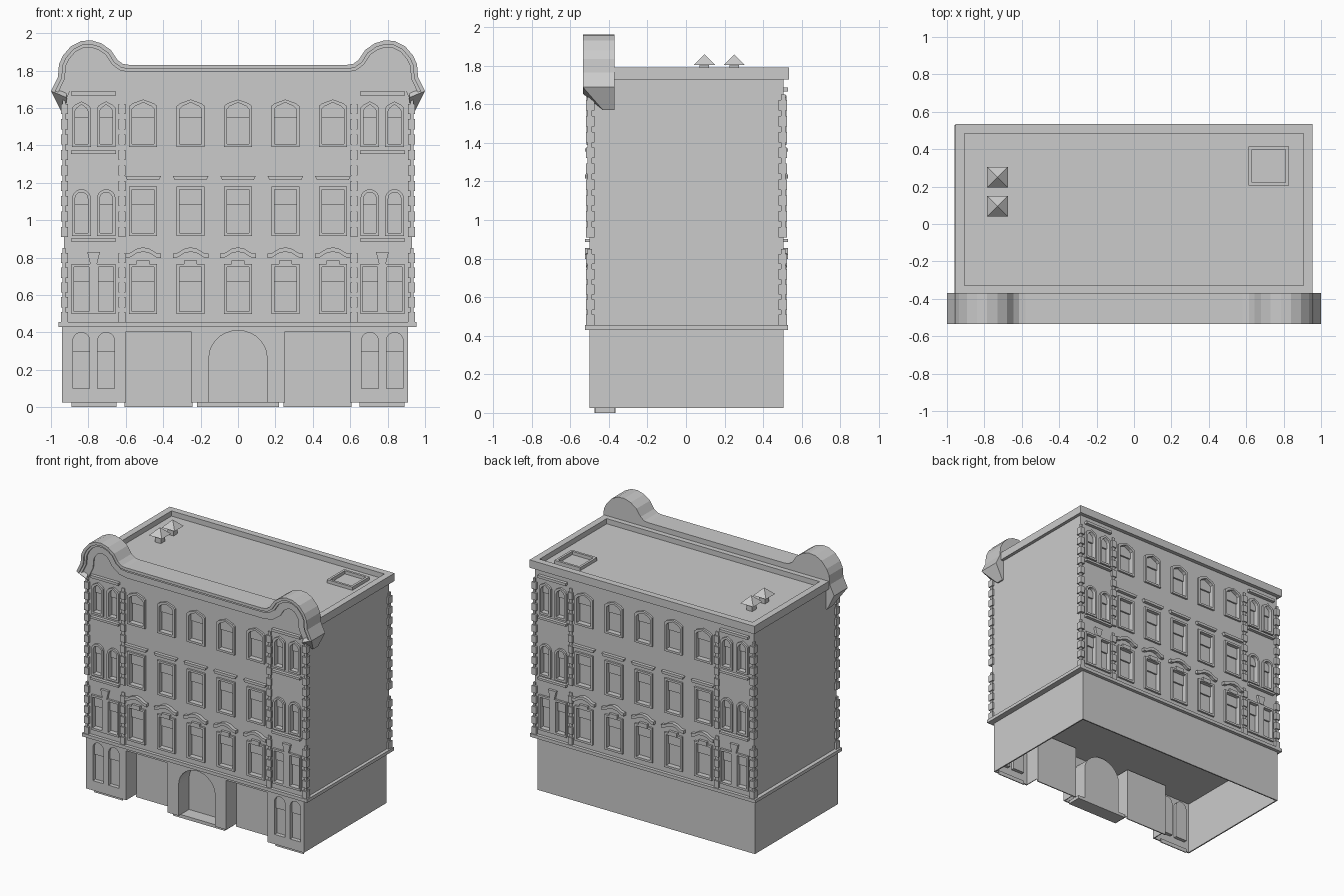
import bpy, bmesh, math
from mathutils import Matrix, Vector

if "Cube" in bpy.data.objects:
    bpy.data.objects.remove(bpy.data.objects["Cube"])

def add(name, me):
    ob = bpy.data.objects.new(name, me)
    bpy.context.collection.objects.link(ob)
    return ob

def boxes(name, items):
    """One object from boxes given as (x0, x1, y0, y1, z0, z1)."""
    bm = bmesh.new()
    for x0, x1, y0, y1, z0, z1 in items:
        m = Matrix.Translation(((x0+x1)/2, (y0+y1)/2, (z0+z1)/2)) @ Matrix.Diagonal((x1-x0, y1-y0, z1-z0, 1))
        bmesh.ops.create_cube(bm, size=1, matrix=m)
    me = bpy.data.meshes.new(name)
    bm.to_mesh(me)
    bm.free()
    return add(name, me)

def panel(name, loops, y0, y1):
    """Filled x-z outlines (nested loops are holes) with thickness y0..y1."""
    cu = bpy.data.curves.new(name + "_outline", 'CURVE')
    cu.dimensions = '2D'
    cu.fill_mode = 'BOTH'
    cu.extrude = (y1 - y0) / 2
    for pts in loops:
        s = cu.splines.new('POLY')
        s.points.add(len(pts) - 1)
        for p, (x, z) in zip(s.points, pts):
            p.co = (x, z, 0, 1)
        s.use_cyclic_u = True
    tmp = bpy.data.objects.new(name + "_outline", cu)
    me = bpy.data.meshes.new_from_object(tmp)
    bpy.data.objects.remove(tmp)
    bpy.data.curves.remove(cu)
    me.transform(Matrix.Translation((0, (y0+y1)/2, 0)) @ Matrix.Rotation(math.pi/2, 4, 'X'))
    bm = bmesh.new()
    bm.from_mesh(me)
    bmesh.ops.remove_doubles(bm, verts=bm.verts, dist=1e-5)
    bmesh.ops.recalc_face_normals(bm, faces=bm.faces)
    bm.to_mesh(me)
    bm.free()
    for p in me.polygons:
        p.use_smooth = False
    me.name = name
    return add(name, me)

def shape(kind, cx, w, z0, z1, d=0.0):
    """Window outline inset by d."""
    h, a, b = w/2 - d, z0 + d, z1 - d
    pts = [(cx-h, a), (cx+h, a)]
    if kind == 'rect':
        return pts + [(cx+h, b), (cx-h, b)]
    if kind == 'peak':
        return pts + [(cx+h, b-.035), (cx+h*.75, b-.02), (cx, b), (cx-h*.75, b-.02), (cx-h, b-.035)]
    return pts + [(cx + h*math.cos(math.pi*i/10), b - h + h*math.sin(math.pi*i/10)) for i in range(11)]

MID = [-.507, -.253, 0, .253, .507]
PAIR = [s*x for s in (-1, 1) for x in (.837, .705)]
T = .016

# upper facade windows: kind, centre, width, bottom, top, mid rail
wins = []
for x in MID:
    wins += [('rect', x, .15, .497, .765, .67), ('rect', x, .15, .915, 1.18, 1.08), ('peak', x, .15, 1.39, 1.645, 1.545)]
for x in PAIR:
    wins += [('arch', x, .1, .915, 1.165, 1.08), ('peak', x, .1, 1.39, 1.635, 1.545)]
pairs = [('rect', x, .112, .497, .765, .67) for x in PAIR]
holes = [shape(*w[:5], T) for w in wins + pairs]

# masonry core, and facade with window openings
boxes("upper_core", [(-.93, .93, -.475, .48, .44, 1.75)])
fac = [panel("facade_wall", [shape('rect', 0, 1.86, .44, 1.75)] + holes, -.5, -.475)]
frames = [shape(*w[:5]) for w in wins] + [shape('rect', s*.772, .235, .497, .765) for s in (-1, 1)]
fac.append(panel("window_frames", frames + holes, -.515, -.498))
fac.append(panel("upper_sashes", [shape(k, x, w - 2*T, r, z1 - T) for k, x, w, z0, z1, r in wins + pairs], -.487, -.474))

# hoods, sills and keystones
hoods, keys = [], []
for x in MID:
    prof = [(-.095, .822), (-.068, .826), (-.035, .847), (0, .855), (.035, .847), (.068, .826), (.095, .822)]
    hoods.append([(x+a, b) for a, b in prof] + [(x+a, b-.024) for a, b in reversed(prof)])
    hoods.append([(x-.085, 1.215), (x+.085, 1.215), (x+.095, 1.235), (x-.095, 1.235)])
    keys.append(shape('rect', x, .07, .755, .785))
for c in (-.772, .772):
    keys.append([(c-.018, .765), (c+.018, .765), (c+.034, .83), (c-.034, .83)])
    hoods += [shape('rect', c, .24, .885, .902), shape('rect', c, .24, 1.355, 1.372), shape('rect', c, .24, 1.667, 1.687)]
fac.append(panel("hoods_and_sills", hoods, -.525, -.499))
fac.append(panel("keystones", keys, -.519, -.499))

# quoins at the corners and the bay pilasters
q = []
for s in (-1, 1):
    def block(a, b, y0, y1, z0, z1):
        q.append((min(s*a, s*b), max(s*a, s*b), y0, y1, z0, z1))
    for z0, z1 in ((.455, .85), (.91, 1.65)):
        block(.922, .938, -.511, -.488, z0, z1)
        block(.61, .634, -.508, -.499, z0, z1)
        n = round((z1-z0)/.078)
        for i in range(n):
            z = z0 + i*(z1-z0)/n
            block(.908, .945, -.519, -.475, z, z+.054)
            block(.602, .64, -.516, -.499, z, z+.054)
fac.append(boxes("quoins", q))

# rear facade repeats the front
for o in fac:
    c = o.copy()
    c.name = "rear_" + o.name
    c.rotation_euler.z = math.pi
    c.location.y = .005
    bpy.context.collection.objects.link(c)

# string course above the ground floor
boxes("string_course", [(-.96, .955, -.525, .53, .43, .455)])

# ground floor: open-bottomed shell
boxes("ground_walls", [(-.94, -.93, -.495, .505, .025, .43), (.9, .91, -.495, .505, .025, .43),
                       (-.94, .91, .495, .505, .025, .43)])
arch = [(-.155, .025)] + [(-.155*math.cos(math.pi*i/14), .265+.145*math.sin(math.pi*i/14)) for i in range(15)] + [(.155, .025)]
left = [(-.94, .025), (-.6, .025), (-.6, .405), (-.25, .405), (-.25, .025)]
right = [(.25, .025), (.25, .405), (.6, .405), (.6, .025), (.91, .025)]
gw = [('arch', s*x, .09, .1, .4) for s in (-1, 1) for x in (.838, .705)]
panel("ground_front", [left + arch + right + [(.91, .43), (-.94, .43)]] + [shape(*w) for w in gw], -.5, -.49)
panel("ground_window_reveals", [l for w in gw for l in (shape(*w, -.004), shape(*w))], -.49, -.465)
panel("ground_glass", [shape(*w, -.004) for w in gw], -.469, -.464)
panel("ground_upper_sashes", [shape(k, x, w, .295, z1) for k, x, w, z0, z1 in gw], -.48, -.466)

# shopfront recesses and arched doorway
parts = []
for s in (-1, 1):
    a, b = sorted((s*.25, s*.6))
    parts += [(a-.006, a, -.492, -.365, .025, .405), (b, b+.006, -.492, -.365, .025, .405),
              (a-.006, b+.006, -.492, -.365, .405, .411), (a-.006, b+.006, -.373, -.365, 0, .411)]
    c, d = sorted((s*.65, s*.89))
    parts.append((c, d, -.475, -.468, 0, .03))
boxes("shopfront_recesses", parts)
outer = [(x*1.04, z if z < .03 else z+.005) for x, z in arch]
panel("doorway_reveal", [outer + arch[::-1]], -.492, -.365)
panel("doorway_door", [arch], -.373, -.365)
boxes("door_step", [(-.22, .22, -.475, -.365, 0, .025)])

# roof cornice ring, hatch and vents
def ring(x0, x1, y0, y1, t, z0, z1, tb=None):
    tb = tb or t
    return [(x0, x1, y0, y0+tb, z0, z1), (x0, x1, y1-t, y1, z0, z1),
            (x0, x0+t, y0+tb, y1-t, z0, z1), (x1-t, x1, y0+tb, y1-t, z0, z1)]
boxes("roof_cornice", ring(-.955, .955, -.37, .535, .05, 1.73, 1.79, .04))
boxes("roof_hatch", ring(.612, .828, .205, .415, .018, 1.75, 1.775))
boxes("vent_stems", [(-.755, -.705, y-.025, y+.025, 1.75, 1.806) for y in (.095, .25)])
bm = bmesh.new()
for y in (.095, .25):
    m = Matrix.Translation((-.73, y, 1.832)) @ Matrix.Rotation(math.pi/4, 4, 'Z')
    bmesh.ops.create_cone(bm, cap_ends=True, segments=4, radius1=.055*math.sqrt(2), radius2=0, depth=.055, matrix=m)
me = bpy.data.meshes.new("vent_caps")
bm.to_mesh(me)
bm.free()
add("vent_caps", me)

# front parapet: scrolled gable outline with stepped mouldings
half = [(.58, 1.83), (.615, 1.835), (.645, 1.857), (.68, 1.91), (.73, 1.945), (.785, 1.962), (.84, 1.957),
        (.893, 1.93), (.936, 1.88), (.957, 1.835), (.963, 1.765), (1.0, 1.69)]
top = [(-x, z) for x, z in reversed(half)] + half

def inset(d):
    out = []
    for i, p in enumerate(top):
        t = Vector(top[min(i+1, len(top)-1)]) - Vector(top[max(i-1, 0)])
        t.normalize()
        out.append((p[0] + t.y*d, p[1] - t.x*d))
    return out
panel("parapet_body", [top + [(.92, 1.69), (-.92, 1.69)]], -.503, -.37)
for i, (d, y) in enumerate(((.022, -.535), (.038, -.524), (.092, -.511))):
    panel("parapet_moulding_%d" % (i+1), [top + inset(d)[::-1]], y, -.4)

# tapered corbels under the parapet ends
for s, n in ((-1, "left"), (1, "right")):
    bm = bmesh.new()
    for x, y, z in ((1, -.535, 1.69), (.915, -.535, 1.655), (.92, -.5, 1.69), (1, -.37, 1.69), (.92, -.37, 1.69),
                    (.94, -.43, 1.57), (.94, -.37, 1.57), (.92, -.43, 1.57), (.92, -.37, 1.57)):
        bm.verts.new((s*x, y, z))
    bmesh.ops.convex_hull(bm, input=bm.verts)
    me = bpy.data.meshes.new(n + "_corbel")
    bm.to_mesh(me)
    bm.free()
    add(n + "_corbel", me)
